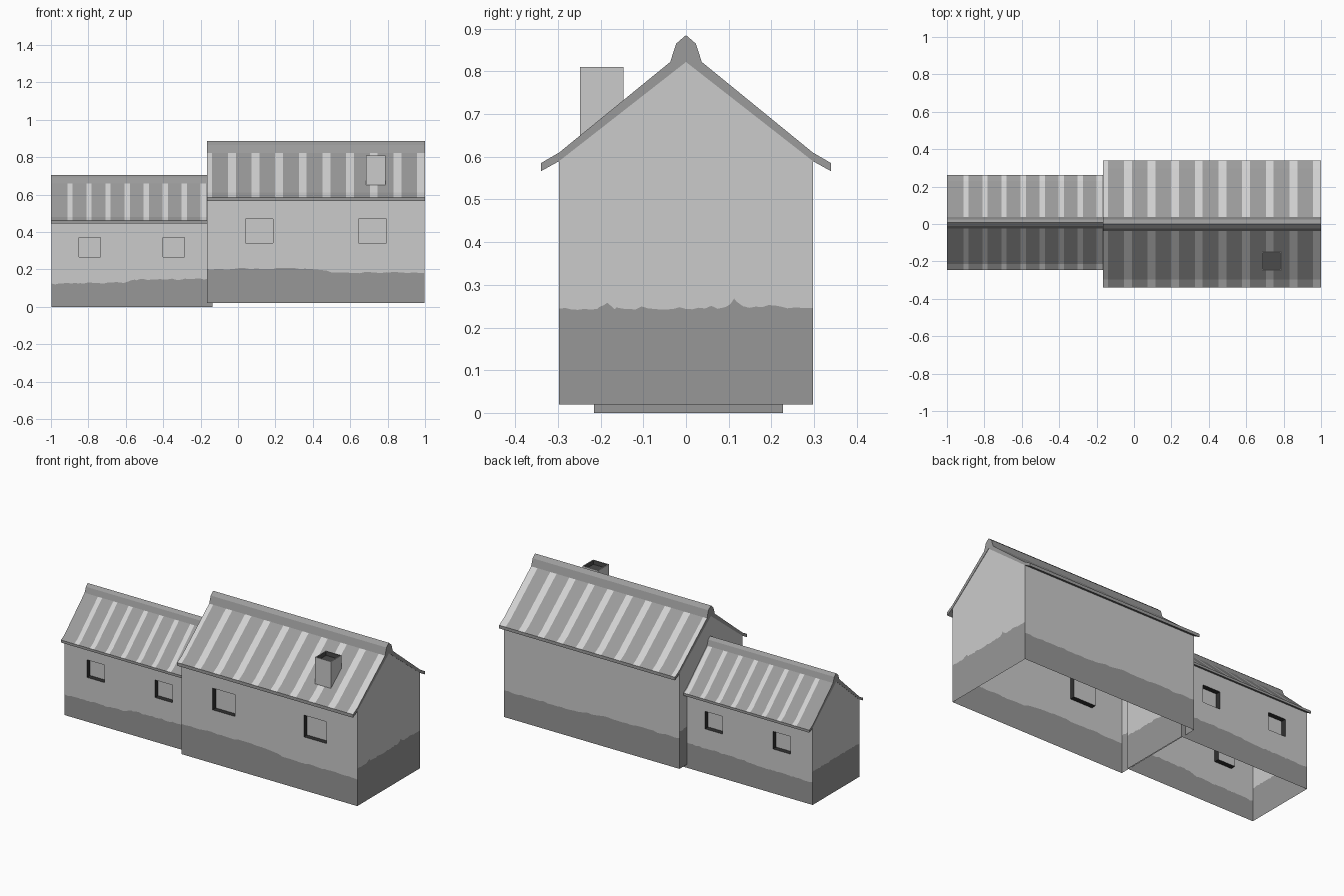
import bpy, bmesh, random
from mathutils import Vector

if "Cube" in bpy.data.objects:
    bpy.data.objects.remove(bpy.data.objects["Cube"])

random.seed(4)


def material(name, v):
    m = bpy.data.materials.new(name)
    m.diffuse_color = (v, v, v, 1)
    m.use_nodes = True
    m.node_tree.nodes["Principled BSDF"].inputs["Base Color"].default_value = m.diffuse_color
    return m


PLASTER = material("pale plaster", 0.60)
STONE = material("grey plinth", 0.31)
TILE = material("grey roof", 0.33)
STRIPE = material("pale roof stripe", 0.64)
REVEAL = material("dark window reveal", 0.03)
SOOT = material("chimney soot", 0.07)


def finish(bm, name, mats):
    bmesh.ops.remove_doubles(bm, verts=bm.verts, dist=1e-5)
    me = bpy.data.meshes.new(name)
    bm.to_mesh(me)
    bm.free()
    for m in mats:
        me.materials.append(m)
    ob = bpy.data.objects.new(name, me)
    bpy.context.collection.objects.link(ob)
    return ob


def face(bm, pts, mat=0):
    f = bm.faces.new([bm.verts.new(p) for p in pts])
    f.material_index = mat
    return f


def interp(table, t):
    for (a, va), (b, vb) in zip(table, table[1:]):
        if t <= b:
            return va + (vb - va) * (t - a) / (b - a)
    return table[-1][1]


def wall(name, p0, p1, z0, base, top, windows=(), wz=None, depth=0.03):
    """Wall from p0 to p1 with a ragged plinth line; outside is on the right.
    base/top are (fraction, height) tables; windows are x ranges."""
    a, b = Vector((*p0, 0)), Vector((*p1, 0))
    length = (b - a).length
    d = (b - a) / length
    n = d.cross(Vector((0, 0, 1)))
    wins = [sorted(abs(x - p0[0]) / length for x in w) for w in windows]
    N = 40
    ts = {round(i / N, 5) for i in range(N + 1)}
    ts |= {round(t, 5) for w in wins for t in w} | {round(t, 5) for t, _ in base}
    ts = sorted(ts)
    jag = {t: interp(base, t) + random.uniform(-0.004, 0.004) for t in ts}
    bm = bmesh.new()

    def P(t, z, off=0.0):
        q = a + d * (t * length) - n * off
        return (q.x, q.y, z)

    def quad(s, e, zs, ze, mat):
        face(bm, [P(s, zs[0]), P(e, zs[1]), P(e, ze[1]), P(s, ze[0])], mat)

    for s, e in zip(ts, ts[1:]):
        lo, hi = (jag[s], jag[e]), (interp(top, s), interp(top, e))
        quad(s, e, (z0, z0), lo, 1)
        if not wz:
            quad(s, e, lo, hi, 0)
            continue
        w0, w1 = (wz[0],) * 2, (wz[1],) * 2
        quad(s, e, lo, w0, 0)
        if not any(w[0] - 1e-4 < (s + e) / 2 < w[1] + 1e-4 for w in wins):
            quad(s, e, w0, w1, 0)
        quad(s, e, w1, hi, 0)
    # recessed panes with dark reveals
    for s, e in wins:
        ring = [(s, wz[0]), (e, wz[0]), (e, wz[1]), (s, wz[1])]
        face(bm, [P(t, z, depth) for t, z in ring], 0)
        for (t, z), (u, y) in zip(ring, ring[1:] + ring[:1]):
            face(bm, [P(t, z), P(u, y), P(u, y, depth), P(t, z, depth)], 2)
    return finish(bm, name, [PLASTER, STONE, REVEAL])


def roof(name, x0, x1, yc, half, stripes):
    """Extruded roof section; slopes and eave flaps (edges 2 and 3) are striped."""
    prof = [(yc + y, z) for y, z in half]
    prof += [(yc - y, z) for y, z in half[-2:0:-1]]
    n = len(prof)
    xs = sorted({x0, x1} | {min(max(x, x0), x1) for s in stripes for x in s})
    bm = bmesh.new()
    striped = {2, 3, n - 3, n - 4}
    for i in range(n):
        p, q = prof[i], prof[(i + 1) % n]
        for s, e in zip(xs, xs[1:]):
            m = (s + e) / 2
            pale = i in striped and any(u < m < v for u, v in stripes)
            face(bm, [(s, *p), (s, *q), (e, *q), (e, *p)], int(pale))
    for x in (x0, x1):
        face(bm, [(x, *p) for p in prof])
    bmesh.ops.remove_doubles(bm, verts=bm.verts, dist=1e-5)
    bmesh.ops.recalc_face_normals(bm, faces=bm.faces)
    return finish(bm, name, [TILE, STRIPE])


# main house walls
X0, X1, W, Z = -0.165, 0.998, 0.297, 0.02
EAVE = [(0, 0.592), (1, 0.592)]
GABLE = [(0, 0.592), (0.5, 0.822), (1, 0.592)]
wall("main_front_wall", (X0, -W), (X1, -W), Z,
     [(0, 0.203), (0.45, 0.205), (0.6, 0.182), (1, 0.182)], EAVE,
     [(0.04, 0.187), (0.645, 0.795)], (0.34, 0.47))
wall("main_back_wall", (X1, W), (X0, W), Z,
     [(0, 0.18), (0.4, 0.18), (0.55, 0.2), (1, 0.2)], EAVE)
GB = [(0, 0.243), (0.16, 0.245), (0.19, 0.262), (0.22, 0.245), (0.66, 0.247),
      (0.69, 0.264), (0.73, 0.25), (1, 0.248)]
wall("main_right_gable", (X1, -W), (X1, W), Z, GB, GABLE)
wall("main_left_gable", (X0, W), (X0, -W), Z, GB, GABLE)

# low wing walls
A0, A1, YA, YB = -0.998, -0.137, -0.215, 0.227
EAVE2 = [(0, 0.464), (1, 0.464)]
GABLE2 = [(0, 0.464), (0.5, 0.656), (1, 0.464)]
WIN2 = [(-0.85, -0.735), (-0.4, -0.285)]
wall("wing_front_wall", (A0, YA), (A1, YA), 0,
     [(0, 0.122), (0.45, 0.13), (0.52, 0.145), (1, 0.149)], EAVE2, WIN2, (0.265, 0.37))
wall("wing_back_wall", (A1, YB), (A0, YB), 0,
     [(0, 0.15), (0.45, 0.147), (0.55, 0.135), (1, 0.135)], EAVE2, WIN2, (0.265, 0.37))
wall("wing_left_gable", (A0, YB), (A0, YA), 0, [(0, 0.2), (1, 0.2)], GABLE2)
wall("wing_inner_gable", (A1, YA), (A1, YB), 0, [(0, 0.2), (1, 0.2)], GABLE2)

# roofs with raised ridge caps
big = [(-0.033 + 0.1265 * i - 0.021, -0.033 + 0.1265 * i + 0.021) for i in range(-1, 9)]
roof("main_roof", -0.165, 1.0, 0.0,
     [(0, 0.885), (0.023, 0.865), (0.037, 0.822), (0.297, 0.61), (0.34, 0.585),
      (0.34, 0.566), (0.297, 0.590), (0, 0.822)], big)
small = [(-0.898 + 0.1018 * i - 0.014, -0.898 + 0.1018 * i + 0.014) for i in range(8)]
roof("wing_roof", -1.0, -0.165, 0.007,
     [(0, 0.705), (0.018, 0.69), (0.030, 0.658), (0.222, 0.479), (0.254, 0.461),
      (0.254, 0.446), (0.221, 0.463), (0, 0.656)], small)

# chimney with a sooty hollow top
bm = bmesh.new()
bmesh.ops.create_cube(bm, size=1)
for v in bm.verts:
    v.co = (0.737 + v.co.x * 0.104, -0.1975 + v.co.y * 0.101, 0.725 + v.co.z * 0.17)
top = max(bm.faces, key=lambda f: f.calc_center_median().z)
bmesh.ops.inset_region(bm, faces=[top], thickness=0.008)
pit = bmesh.ops.extrude_discrete_faces(bm, faces=[top])["faces"][0]
for v in pit.verts:
    v.co.z -= 0.025
pit.material_index = 1
for e in pit.edges:
    for f in e.link_faces:
        f.material_index = 1
finish(bm, "chimney", [PLASTER, SOOT])
